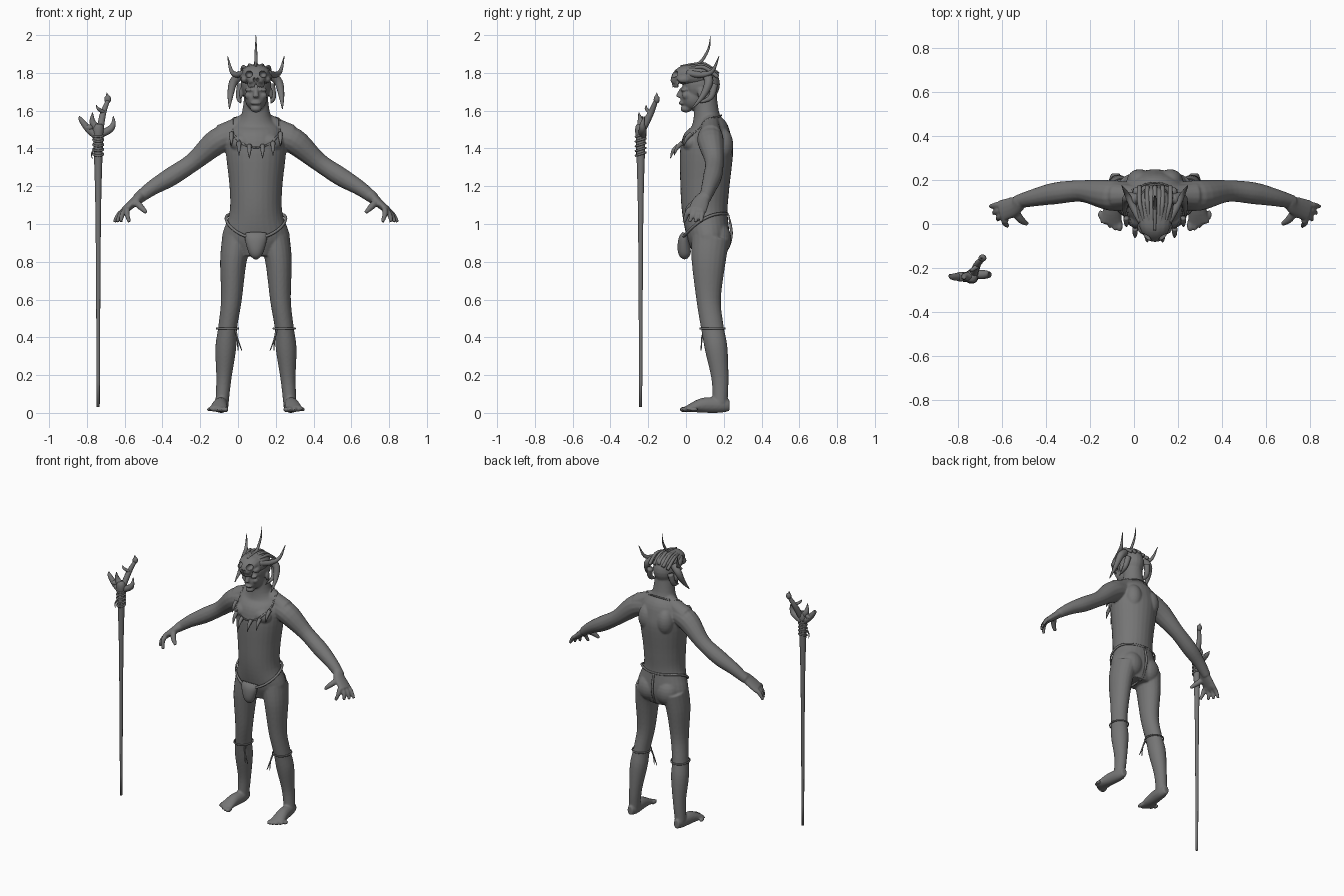
import bpy, bmesh, math
from mathutils import Vector, Matrix

cube = bpy.data.objects.get("Cube")
if cube:
    bpy.data.objects.remove(cube, do_unlink=True)

tone = .18
grey = bpy.data.materials.new("dark grey")
grey.use_nodes = True
grey.diffuse_color = (tone, tone, tone, 1)
grey.node_tree.nodes["Principled BSDF"].inputs["Base Color"].default_value = grey.diffuse_color

FIGURE = Vector((.095, 0, 0))
STAFF = Vector((-.74, -.24, 0))
ACROSS, DEPTH, UP = Matrix.Identity(3)


def spline(points, closed, steps):
    """Smooth path through (x, y, z, width, depth) points."""
    rows = [Vector(p if len(p) == 5 else (*p, p[-1])) for p in points]
    count = len(rows)

    def row(i):
        return rows[i % count] if closed else rows[max(0, min(count - 1, i))]

    path = []
    for i in range(count if closed else count - 1):
        start, end = row(i), row(i + 1)
        leave, arrive = (end - row(i - 1)) / 2, (row(i + 2) - start) / 2
        for step in range(steps):
            t = step / steps
            blend = t * t * (3 - 2 * t)
            path.append(start.lerp(end, blend) + leave * (t * (1 - t) ** 2)
                        - arrive * (t * t * (1 - t)))
    return path if closed else path + [rows[-1]]


def tube(bm, points, wide_axis=ACROSS, mirror=False, closed=False, sides=14, steps=5):
    """Elliptical tube whose width follows wide_axis."""
    path = spline(points, closed, steps)
    count = len(path)
    for sign in ((1, -1) if mirror else (1,)):
        rings = []
        for i, point in enumerate(path):
            before = path[(i - 1) % count if closed else max(i - 1, 0)]
            after = path[(i + 1) % count if closed else min(i + 1, count - 1)]
            along = Vector((after - before)[:3]).normalized()
            wide = (wide_axis - along * wide_axis.dot(along)).normalized()
            deep = along.cross(wide)
            ring = []
            for side in range(sides):
                angle = math.tau * side / sides
                spot = Vector(point[:3])
                spot += wide * point[3] * math.cos(angle) + deep * point[4] * math.sin(angle)
                spot.x *= sign
                ring.append(bm.verts.new(spot))
            rings.append(ring)
        following = rings[1:] + rings[:1] if closed else rings[1:]
        for lower, upper in zip(rings, following):
            for side in range(sides):
                bm.faces.new((lower[side - 1], lower[side], upper[side], upper[side - 1]))
        if not closed:
            bm.faces.new(rings[0])
            bm.faces.new(rings[-1])


def horn(bm, points, thick, tip=.1, mirror=False, wide_axis=DEPTH):
    """Round tube that thins from thick towards its tip."""
    last = len(points) - 1
    tapered = [(*p, thick * (1 - (1 - tip) * (i / last) ** 2)) for i, p in enumerate(points)]
    tube(bm, tapered, wide_axis, mirror, sides=10)


def hoop(bm, centre, width, depth, rise, bow, radius):
    """Cord loop, raised at the back by rise and at the sides by bow."""
    x, y, z = centre
    points = []
    for k in range(24):
        angle = math.tau * k / 24
        sideways, back = math.sin(angle), math.cos(angle)
        points.append((x + width * sideways, y + depth * back,
                       z + rise * back + bow * sideways ** 2, radius))
    tube(bm, points, UP, closed=True, sides=8, steps=2)


def ball(bm, centre, radii, mirror=False):
    for sign in ((1, -1) if mirror else (1,)):
        place = Matrix.Translation((centre[0] * sign, *centre[1:])) @ Matrix.Diagonal((*radii, 1))
        bmesh.ops.create_uvsphere(bm, u_segments=20, v_segments=12, radius=1, matrix=place)


def finish(bm, name, place=FIGURE, voxel=None, wrap=None):
    bmesh.ops.recalc_face_normals(bm, faces=bm.faces[:])
    mesh = bpy.data.meshes.new(name)
    bm.to_mesh(mesh)
    bm.free()
    mesh.materials.append(grey)
    for face in mesh.polygons:
        face.use_smooth = True
    obj = bpy.data.objects.new(name, mesh)
    obj.location = place
    bpy.context.collection.objects.link(obj)
    if voxel:  # fuse overlapping volumes into one skin
        fuse = obj.modifiers.new("fuse", "REMESH")
        fuse.mode, fuse.voxel_size, fuse.use_smooth_shade = "VOXEL", voxel, True
        soften = obj.modifiers.new("soften", "SMOOTH")
        soften.factor, soften.iterations = .5, 4
    if wrap:  # keep cords on top of the skin
        hug = obj.modifiers.new("hug", "SHRINKWRAP")
        hug.target, hug.wrap_mode, hug.offset = wrap, "OUTSIDE", .004
    return obj


# Torso and neck
bm = bmesh.new()
trunk = [(.12, .83, .11, .08), (.12, .92, .18, .11), (.1, 1.06, .14, .12), (.1, 1.2, .14, .13),
         (.11, 1.4, .16, .14), (.12, 1.5, .14, .11), (.11, 1.57, .08, .07), (.1, 1.7, .06, .06)]
tube(bm, [(0, *row) for row in trunk], sides=28)
ball(bm, (.07, .17, .92), (.08, .07, .09), mirror=True)       # buttocks
ball(bm, (.07, .03, 1.43), (.07, .05, .05), mirror=True)      # chest
ball(bm, (.07, .19, 1.42), (.06, .06, .09), mirror=True)      # shoulder blades
tube(bm, [(.03, .13, 1.56, .04), (.11, .13, 1.51, .05), (.18, .13, 1.47, .06)], DEPTH, mirror=True)

# Head and face
ball(bm, (0, .08, 1.74), (.08, .1, .1))                       # cranium
ball(bm, (0, .04, 1.67), (.06, .07, .07))                     # jaw
ball(bm, (0, 0, 1.61), (.03, .03, .02))                       # chin
ball(bm, (0, -.02, 1.64), (.03, .02, .01))                    # lips
ball(bm, (.03, -.01, 1.71), (.03, .02, .01), mirror=True)     # brows
ball(bm, (.04, 0, 1.68), (.02, .02, .02), mirror=True)        # cheeks
ball(bm, (.08, .08, 1.69), (.01, .02, .03), mirror=True)      # ears
horn(bm, [(0, -.04, 1.67), (0, -.02, 1.72)], .017, tip=.6)    # nose

# Arms, palms, fingers and thumbs
tube(bm, [(.1, .13, 1.47, .06), (.2, .13, 1.44, .07), (.33, .15, 1.33, .05),
          (.45, .14, 1.25, .05), (.55, .12, 1.19, .04), (.63, .1, 1.13, .03)], DEPTH, mirror=True)
tube(bm, [(.61, .1, 1.15, .03), (.64, .08, 1.12, .045, .025), (.7, .06, 1.07, .05, .018)],
     DEPTH, mirror=True)
for finger in range(4):
    spread = finger / 3
    knuckle = Vector((.68, .02 + .07 * spread, 1.08))
    tip = Vector((.67 + .08 * math.sqrt(spread), .09 * spread - .01, 1.01))
    bend = (knuckle + tip) / 2 + (ACROSS + UP) * .008
    horn(bm, [knuckle, bend, tip], .016, tip=.6, mirror=True)
horn(bm, [(.64, .06, 1.12), (.61, .02, 1.09), (.58, 0, 1.06)], .02, tip=.5, mirror=True)

# Legs, feet and toes
tube(bm, [(.1, .13, .92, .08, .1), (.12, .12, .8, .07, .09), (.13, .12, .6, .055, .065),
          (.15, .14, .45, .05, .06), (.16, .16, .34, .055, .06), (.17, .18, .18, .04, .045),
          (.18, .18, .05, .035, .04)], mirror=True, sides=20)
tube(bm, [(.18, .23, .04, .02, .03), (.18, .18, .04, .035, .04), (.19, .09, .04, .04, .04),
          (.2, 0, .02, .05, .015)], mirror=True)
for toe in range(5):
    size = .015 - .001 * toe
    ball(bm, (.16 + .022 * toe, .003 * toe ** 2 - .006, .018), (size, size * 2, size), mirror=True)
body = finish(bm, "body", voxel=.006)

# Animal skull headdress with teeth and carved sockets
bm = bmesh.new()
ball(bm, (0, .055, 1.785), (.088, .115, .062))
tube(bm, [(0, .05, 1.8, .075, .045), (0, -.01, 1.8, .07, .04), (0, -.045, 1.775, .055, .035),
          (0, -.065, 1.745, .035, .02)])
ball(bm, (.06, -.01, 1.765), (.02, .035, .02), mirror=True)
for tooth in range(4):
    root = Vector((.008 + .011 * tooth, .009 * tooth - .07, 1.75))
    horn(bm, [root, root - UP * .03], .007, tip=.4, mirror=True)
skull = finish(bm, "skull_headdress", voxel=.005)
bm = bmesh.new()
ball(bm, (.037, -.06, 1.793), (.02, .035, .018), mirror=True)
ball(bm, (.009, -.09, 1.765), (.007, .02, .012), mirror=True)
cutter = finish(bm, "socket_cutter")
cutter.hide_render = cutter.hide_viewport = True
carve = skull.modifiers.new("sockets", "BOOLEAN")
carve.object, carve.operation = cutter, "DIFFERENCE"

# Side horns, hanging tusks, crest spike and ridges
bm = bmesh.new()
horn(bm, [(.06, .01, 1.8), (.1, .08, 1.79), (.13, .14, 1.81), (.15, .175, 1.89)], .018, mirror=True)
finish(bm, "side_horns")
bm = bmesh.new()
horn(bm, [(.08, .11, 1.79), (.12, .12, 1.75), (.135, .09, 1.68), (.14, .03, 1.61)], .026, mirror=True)
horn(bm, [(.08, .15, 1.74), (.09, .13, 1.67), (.08, .06, 1.64)], .02, mirror=True, wide_axis=ACROSS)
finish(bm, "hanging_tusks")
bm = bmesh.new()
horn(bm, [(0, .03, 1.83), (0, .08, 1.86), (0, .12, 1.93), (0, .13, 2)], .01, wide_axis=ACROSS)
finish(bm, "crest_spike")
bm = bmesh.new()
for lane in range(3):
    spread = .035 * lane
    crown = 1.845 - spread / 4
    horn(bm, [(spread, .17, crown - .05), (spread, .1, crown), (spread * .8, .04, crown),
              (spread / 2, -.03, crown - .01)], .011, tip=.5, mirror=lane > 0, wide_axis=ACROSS)
finish(bm, "crest_ridges")

# Tooth necklace
bm = bmesh.new()
hoop(bm, (0, .075, 1.49), .125, .112, .085, .015, .005)
finish(bm, "necklace_cord", wrap=body)
bm = bmesh.new()
for root in ((.035, -.04, 1.415), (.09, -.02, 1.43), (.13, .03, 1.48)):
    root = Vector(root)
    middle = root - (DEPTH + UP) * .028
    horn(bm, [root, middle, middle - DEPTH * .015 - UP * .04], .013, mirror=True, wide_axis=ACROSS)
finish(bm, "necklace_teeth")

# Loincloth: waist cord, rear cord and front pouch
bm = bmesh.new()
hoop(bm, (0, .1, .99), .158, .118, .063, .04, .008)
rear = [(.22, 1.05), (.24, .95), (.21, .86), (.12, .82), (.03, .83)]
tube(bm, [(0, *spot, .008) for spot in rear], sides=8)
finish(bm, "waist_cord", wrap=body)
bm = bmesh.new()
pouch = [(0, .95, .058, .02), (-.01, .92, .058, .03), (-.01, .87, .046, .035),
         (-.005, .835, .032, .03), (0, .815, .01, .01)]
tube(bm, [(0, *row) for row in pouch], sides=18)
finish(bm, "pouch")

# Knee cords with loose tails
bm = bmesh.new()
for sign in (1, -1):
    hoop(bm, (sign * .15, .14, .447), .056, .064, 0, 0, .006)
for end in (.075, .095):
    horn(bm, [(.11, .1, .445), (.1, .085, .4), (end, .08, .33)], .005, tip=.5, mirror=True)
finish(bm, "knee_cords", wrap=body)

# Staff with a clawed, branching head
bm = bmesh.new()
shaft = [(.03, .008), (1, .014), (1.4, .024), (1.5, .03), (1.53, .02)]
tube(bm, [(0, 0, *row) for row in shaft])
finish(bm, "staff_shaft", STAFF)
bm = bmesh.new()
horn(bm, [(0, 0, 1.46), (-.05, 0, 1.5), (-.09, 0, 1.55), (-.1, .01, 1.57)], .022)
horn(bm, [(0, 0, 1.5), (-.03, 0, 1.54), (-.03, -.01, 1.59)], .022)
horn(bm, [(0, .01, 1.47), (.06, .01, 1.5), (.08, .01, 1.53), (.08, .02, 1.57)], .022)
horn(bm, [(.01, .01, 1.5), (.02, .04, 1.56), (.03, .06, 1.6), (.05, .08, 1.65)], .019, tip=.6)
horn(bm, [(.03, .05, 1.59), (0, .03, 1.61), (-.01, .03, 1.63)], .011)
ball(bm, (.05, .085, 1.66), (.018, .016, .022))
horn(bm, [(.05, .085, 1.67), (.045, .085, 1.695)], .012, wide_axis=ACROSS)
ball(bm, (-.05, 0, 1.51), (.026, .022, .018))
finish(bm, "staff_branches", STAFF)
bm = bmesh.new()
for turn in range(5):
    hoop(bm, (0, 0, 1.37 + .025 * turn), .026, .026, .008, 0, .006)
horn(bm, [(-.02, -.02, 1.4), (-.035, -.02, 1.37), (-.03, -.02, 1.34)], .005)
finish(bm, "staff_binding", STAFF)
